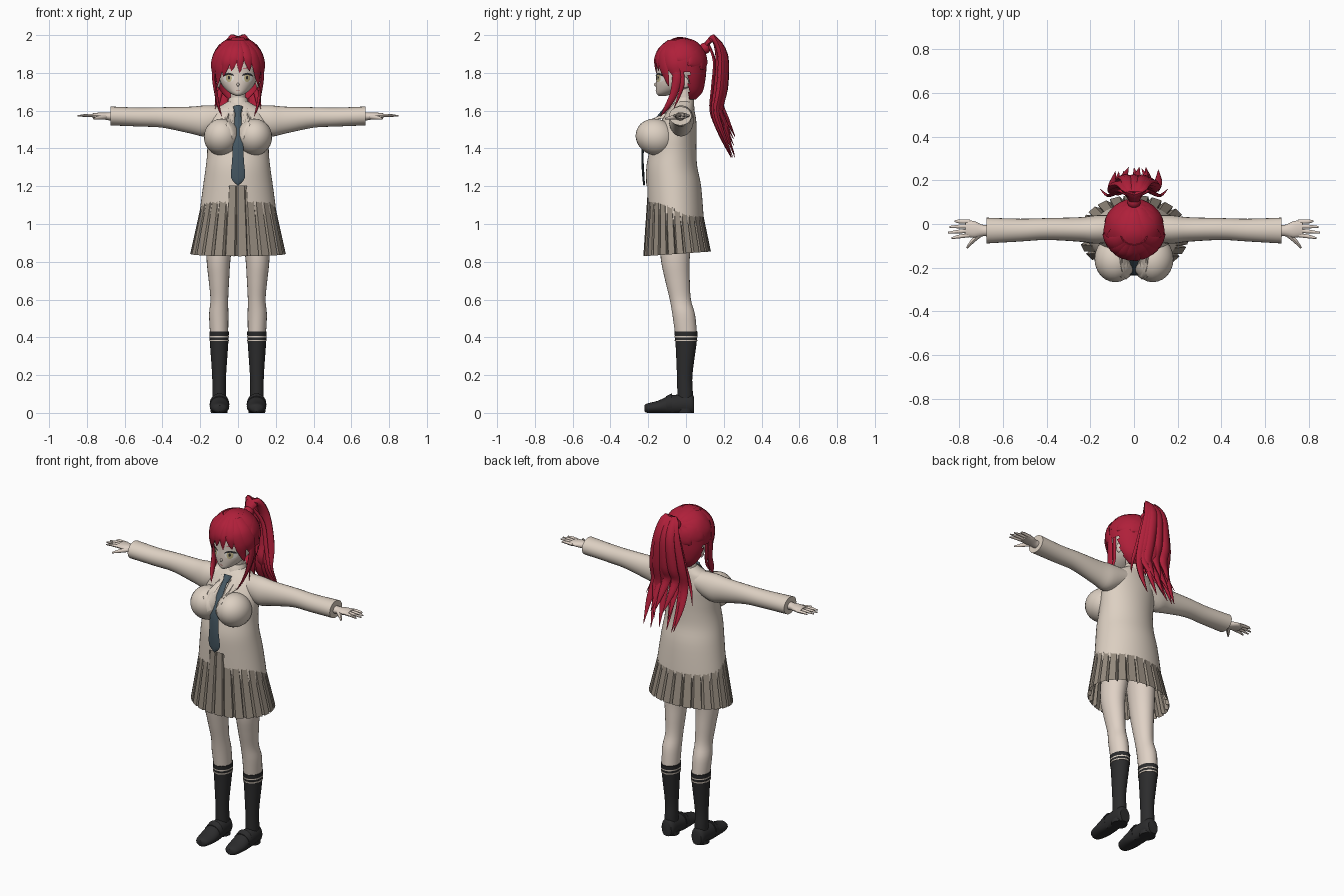
import bpy, bmesh, random
from math import sin, cos, pi, radians, sqrt
from mathutils import Vector, Matrix
from mathutils.bvhtree import BVHTree

if "Cube" in bpy.data.objects:
    bpy.data.objects.remove(bpy.data.objects["Cube"])
random.seed(4)
U = 0.01  # all part sizes are written in hundredths
X, Y, Z = Vector((1, 0, 0)), Vector((0, 1, 0)), Vector((0, 0, 1))


def material(name, *rgb):
    m = bpy.data.materials.new(name)
    m.use_nodes = True
    m.diffuse_color = (*rgb, 1)
    m.node_tree.nodes["Principled BSDF"].inputs["Base Color"].default_value = (*rgb, 1)
    return m


cream = material("cream cloth", .72, .63, .54)
skin = material("skin", .74, .64, .56)
taupe = material("taupe skirt", .31, .265, .215)
red = material("crimson hair", .43, .014, .042)
slate = material("slate tie", .062, .098, .125)
black = material("black", .025, .025, .026)
white = material("eye white", .85, .83, .78)
gold = material("pale gold iris", .55, .47, .25)
rose = material("mouth", .4, .16, .14)


def make(name, verts, faces, mat, mirror=False, sharp=45, keep=None):
    """Build an object, optionally dropping faces by a rule on their centre."""
    me = bpy.data.meshes.new(name)
    me.from_pydata(verts, [], faces)
    bm = bmesh.new()
    bm.from_mesh(me)
    bmesh.ops.recalc_face_normals(bm, faces=bm.faces)
    if keep:
        drop = [f for f in bm.faces if not keep(f.calc_center_median())]
        bmesh.ops.delete(bm, geom=drop, context='FACES')
    bm.to_mesh(me)
    bm.free()
    me.materials.append(mat)
    me.polygons.foreach_set("use_smooth", [sharp > 0] * len(me.polygons))
    if sharp:
        me.set_sharp_from_angle(angle=radians(sharp))
    ob = bpy.data.objects.new(name, me)
    bpy.context.collection.objects.link(ob)
    if mirror:
        ob.modifiers.new("mirror", 'MIRROR').use_mirror_merge = False
    return ob


def spline(points, steps):
    """Catmull-Rom through points of any dimension."""
    pts = [Vector(p) for p in points]
    out, last = [], len(pts) - 1
    for i in range(last):
        a, b, c, d = pts[max(i - 1, 0)], pts[i], pts[i + 1], pts[min(i + 2, last)]
        for s in range(steps):
            t = s / steps
            out.append(b + (c - a) * (t / 2) + (a * 2 - b * 5 + c * 4 - d) * (t * t / 2)
                       + (b * 3 - a - c * 3 + d) * (t ** 3 / 2))
    return out + [pts[-1]]


def tube(name, points, mat, ref=Y, axis=None, seg=16, steps=4, floor=False, **kw):
    """Sweep an ellipse along (x, y, z, half width, half depth) stations."""
    path = spline(points, steps)
    centres = [Vector(p[:3]) * U for p in path]
    verts, n = [], len(path)
    for i, (p, c) in enumerate(zip(path, centres)):
        along = axis or (centres[min(i + 1, n - 1)] - centres[max(i - 1, 0)])
        side = along.cross(ref(c) if callable(ref) else ref).normalized()
        depth = side.cross(along).normalized()
        for k in range(seg):
            a = 2 * pi * k / seg
            v = c + side * (max(p[3], .05) * U * cos(a)) + depth * (max(p[4], .05) * U * sin(a))
            if floor:
                v.z = max(v.z, 0)
            verts.append(v)
    faces = [(i * seg + k, i * seg + (k + 1) % seg, (i + 1) * seg + (k + 1) % seg, (i + 1) * seg + k)
             for i in range(n - 1) for k in range(seg)]
    faces += [tuple(range(seg)), tuple(range((n - 1) * seg, n * seg))]
    return make(name, verts, faces, mat, **kw)


def ball(name, centre, radii, mat, tilt=0, **kw):
    bm = bmesh.new()
    m = Matrix.Translation(Vector(centre) * U) @ Matrix.Rotation(radians(tilt), 4, 'X')
    m = m @ Matrix.Diagonal((*(Vector(radii) * U), 1))
    bmesh.ops.create_uvsphere(bm, u_segments=24, v_segments=16, radius=1, matrix=m)
    verts = [v.co.copy() for v in bm.verts]
    faces = [[v.index for v in f.verts] for f in bm.faces]
    bm.free()
    return make(name, verts, faces, mat, **kw)


def decal(name, targets, outline, mat, lift, mirror=True):
    """Thin plate laid on the front of the target surfaces."""
    trees = [BVHTree.FromPolygons([v.co for v in o.data.vertices],
                                  [p.vertices[:] for p in o.data.polygons]) for o in targets]
    pts, n = [Vector(p) * U for p in outline], len(outline)
    mid = sum(pts, Vector((0, 0))) / n
    flat = [mid.lerp(p, s) for s in (1, .7, .35) for p in pts] + [mid]
    verts = []
    for p in flat:
        hits = [t.ray_cast(Vector((p.x, -1, p.y)), Y)[0] for t in trees]
        verts.append((p.x, min([h.y for h in hits if h] or [-.1]) - lift * U, p.y))
    faces = [(r * n + k, r * n + (k + 1) % n, r * n + n + (k + 1) % n, r * n + n + k)
             for r in range(2) for k in range(n)]
    faces += [(2 * n + k, 2 * n + (k + 1) % n, 3 * n) for k in range(n)]
    return make(name, verts, faces, mat, mirror=mirror)


def oval(x, z, rx, rz, n=14):
    return [(x + rx * cos(2 * pi * k / n), z + rz * sin(2 * pi * k / n)) for k in range(n)]


# Jacket: body with open front notch, bust, sleeves, lapels, collar
jacket = tube("jacket_body", [
    (0, -5.5, 99, 21, 14.8), (0, -5.5, 104, 20.6, 14.8), (0, -6.5, 120, 18.5, 14.5),
    (0, -7.5, 130, 17.1, 13.5), (0, -7, 138, 16.3, 12.5), (0, -6, 146, 16.4, 11.5),
    (0, -4, 154, 16.2, 9.5), (0, -2.5, 160, 13.5, 7), (0, -1.5, 163, 8.5, 5.5),
    (0, -1, 165, 5, 4.5)], cream, axis=Z, seg=48,
    keep=lambda c: c.z > .991 and not (abs(c.x) < .06 and c.y < -.05 and c.z < 1.2))
bust = ball("jacket_bust", (8.6, -16, 146), (9.5, 10.8, 9.6), cream, tilt=-20, mirror=True)
tube("sleeve", [
    (8, -2, 156.5, 6, 6), (17, -2.5, 154.6, 8.2, 6.5), (25, -2.5, 155, 7.1, 5.6),
    (40, -2.3, 156.4, 5.4, 5), (52, -2.8, 156.6, 5, 5.2), (67.5, -3, 157.2, 5, 5.9)],
    cream, axis=X, seg=24, mirror=True)
decal("lapel", [jacket, bust], [(2, 161), (5, 161), (7, 156), (5.5, 154), (6.5, 153), (3, 145), (1.5, 146)],
      cream, .6)
tube("shirt_collar", [(0, -1.5, 161, 6.5, 6), (0, -1.2, 164, 5.6, 5.4), (0, -.5, 167, 4.7, 4.7)],
     cream, axis=Z, seg=24)
decal("collar_flap", [jacket], [(.5, 163.5), (4, 165), (5, 161), (3, 158)], cream, .8)

# Tie
tube("tie_blade", [(0, -12.5, 159.5, 1.5, .7), (0, -17.5, 153, 2, .7), (0, -22.2, 145, 2.6, .6),
                   (0, -23, 134, 3.1, .6), (0, -22.5, 124.5, 3.6, .6), (0, -22.2, 120.5, .2, .4)],
     slate, seg=8)
tube("tie_knot", [(0, -9.5, 162, 2.6, 1.6), (0, -12, 159, 1.7, 1.3)], slate, seg=8, steps=2)

# Pleated skirt
pleats, verts = 24, []
rows = [(122, -7, 17.2, 13, .015), (105, -6, 20.7, 15.1, .05), (84.5, -4.7, 25.3, 17.9, .09)]
for row, (z, cy, rx, ry, fold) in enumerate(rows):
    for k in range(pleats):
        for part, inward in ((0, 0), (.72, 0), (.84, 1)):
            a, f = 2 * pi * (k + part) / pleats, 1 - fold * inward
            y = cy - ry * f * cos(a)
            verts.append(Vector((rx * f * sin(a), y, z + (.07 * y if row == 2 else 0))) * U)
ring = pleats * 3
make("pleated_skirt", verts, [(r * ring + k, r * ring + (k + 1) % ring, (r + 1) * ring + (k + 1) % ring,
                               (r + 1) * ring + k) for r in range(2) for k in range(ring)], taupe, sharp=0)

# Legs, socks, sock stripes, shoes
tube("leg", [(9, -5, 98, 7.5, 9), (10.3, -5.7, 82, 6.4, 7.7), (10.1, -4.5, 70, 5.4, 6.5),
             (9.9, -3, 60, 4.7, 5.6), (10.2, -1.2, 52, 5.1, 6), (10, 0, 42, 4.8, 5.8)],
     skin, axis=Z, seg=24, mirror=True)
tube("sock", [(10, 0, 43, 5.2, 6.2), (10, 0, 36, 4.8, 5.5), (10, -.7, 20, 3.7, 4.1),
              (10, -.5, 11, 3.6, 4.1), (10, -.5, 5, 3.6, 4)], black, axis=Z, seg=24, mirror=True)
for z in (38, 40):
    tube("sock_stripe", [(10, 0, z, 5.15, 6.05), (10, 0, z + .7, 5.2, 6.1)], cream,
         axis=Z, seg=24, steps=1, mirror=True)
tube("shoe", [(9.8, -22, 2.4, 1.5, 1.6), (9.8, -20.5, 2.5, 3.8, 2.5), (9.8, -15, 3, 5.1, 3.4),
              (9.8, -9, 4, 5, 5), (10, -3, 4.5, 4.6, 5.3), (10, 2.5, 4.5, 4.2, 5.5),
              (10, 4.3, 4, 3.2, 4.5)], black, ref=Z, axis=Y, seg=20, floor=True, mirror=True)
tube("shoe_heel", [(10, -.5, 0, 4.4, 4.4), (10, -.5, 2.2, 4.5, 4.6)], black, axis=Z, steps=1, mirror=True)
tube("shoe_strap", [(9.8, -10.5, 4.2, 5.2, 4.7), (9.8, -7.5, 4.8, 5.2, 5.6)], black,
     ref=Z, axis=Y, steps=1, floor=True, mirror=True)

# Hands
tube("palm", [(65, -3, 157, 2.5, 2.8), (69, -3, 157, 2, 2.6), (73, -2.5, 157.3, 1.7, 3.8),
              (77, -2, 157.3, 1.3, 3.7)], skin, axis=X, mirror=True)
for i, length in enumerate((83.5, 85, 84.5, 82)):
    y = -5 + i * 2
    tube("finger", [(75, y, 157.3, .9, 1), (80, y * 1.15, 157.5, .8, .85), (length, y * 1.3, 157.2, .35, .4)],
         skin, axis=X, seg=8, mirror=True)
tube("thumb", [(70, -4.5, 156.8, 1.2, 1.3), (73.5, -7.5, 156.3, 1, 1.1), (76.5, -11, 155.8, .4, .4)],
     skin, ref=Z, seg=8, mirror=True)

# Head, neck, nose, ears
tube("neck", [(0, 0, 160, 4.2, 4.2), (0, -1.5, 174, 4, 4.2)], skin, axis=Z)
head = tube("head", [
    (0, -12.7, 167.8, 1, 1.8), (0, -10.7, 169, 3.8, 4.9), (0, -7.5, 171.5, 6.9, 8.4),
    (0, -5, 175, 9.3, 11), (0, -3, 180, 10.6, 12.7), (0, -2.5, 186, 11, 13),
    (0, -2.5, 192, 9, 11), (0, -2.5, 195, 5, 6)], skin, axis=Z, seg=32)
ball("nose", (0, -15.9, 173.8), (.7, 1.1, 1), skin)
ball("ear", (10.3, -.5, 175), (1, 2, 3), skin, tilt=10, mirror=True)

# Painted face
decal("eye_white", [head], oval(5, 177.3, 2.9, 2.3), white, .15)
decal("iris", [head], oval(4.8, 177.3, 1.6, 2.2), gold, .3)
decal("pupil", [head], oval(4.8, 177.5, .6, 1), black, .45)
decal("upper_lash", [head], [(1.9, 178.3), (3, 179.6), (5, 180.1), (7, 179.5), (8.2, 178),
                             (7, 178.7), (5, 179.3), (3, 178.9)], black, .5)
decal("eyebrow", [head], [(2.2, 182), (5, 183), (7.5, 182.2), (5, 182.5)], red, .3)
decal("mouth", [head], oval(0, 170.8, 1.2, .25), rose, .2, mirror=False)

# Hair cap, open around the face
centre, R = Vector((0, -2.5, 185)), 13.6
outward = lambda c: c - centre * U
tube("hair_cap", [
    (0, -2.5, 198.4, 2, 2), (0, -2.5, 197, 6.4, 6.4), (0, -2.5, 193, 10.9, 10.9),
    (0, -2.5, 188, 13.3, 13.3), (0, -2.3, 182, 13.5, 13.1), (0, 0, 176, 12, 10.2),
    (0, 2, 170, 9, 6.8), (0, 2.2, 166, 5, 3)], red, axis=Z, seg=40,
    keep=lambda c: c.z > 1.87 or c.y > (.015 if c.z < 1.8 else -.06))


def dome(angle, z):
    a, r = radians(angle), R + .2
    r = sqrt(r * r - (z - 185) ** 2) if z > 185 else r - (185 - z) * .1
    return r * sin(a), centre.y - r * cos(a), z


# Fringe locks fanning from the parting
for start, end, tip, wide in [(-50, -84, 175, 3.6), (-32, -60, 173, 3.2), (-18, -36, 178, 3),
                              (-4, -15, 181, 2.8), (6, 4, 180, 2.2), (18, 27, 181, 2.8),
                              (32, 58, 173, 3.2), (50, 84, 175, 3.6)]:
    stations = [(0, .6), (.25, .9), (.55, 1), (.8, .6), (1, .05)]
    tube("fringe_lock", [(*dome(start + (end - start) * t, 197 + (tip - 197) * t), wide * w, .8 * w)
                         for t, w in stations], red, ref=outward, seg=8)

# Locks swept back over the skull to the hair tie
knot = Vector((0, .83, .55)).normalized()
for angle in (0, 35, -35, 70, -70, 105, -105, 140, -140):
    root = Vector((sin(radians(angle)), -cos(radians(angle)), .3 * cos(radians(angle)))).normalized()
    tube("swept_lock", [(*(centre + root.slerp(knot, t) * R), w, .45)
                        for t, w in ((0, .4), (.2, 3), (.5, 3.6), (.8, 2.4), (1, 1))],
         red, ref=outward, seg=8)

# Side locks in front of the ears
tube("side_lock", [(12.3, -6, 187, 1.5, .8), (12.8, -5, 178, 2.3, 1), (11.6, -6.5, 169, 2, .9),
                   (10.3, -10, 162, 1.5, .7), (8.5, -13.5, 157, .1, .1)], red, ref=outward, seg=8, mirror=True)
tube("side_wisp", [(12, -2.5, 183, 1.2, .6), (12.2, -2, 174, 1.2, .6), (11, -4, 167, .8, .5),
                   (12, -6.5, 161, .1, .1)], red, ref=outward, seg=8, mirror=True)

# Ponytail: tie and overlapping locks
ball("hair_tie", (0, 10, 193), (3, 3, 3), red)
for i in range(11):
    x = (i - 5) * 1.7
    deep, drop = random.uniform(-2.5, 2), random.uniform(0, 15)
    curl = random.uniform(-4, 4)
    tube("ponytail_lock", [
        (0, 9.5, 193, 1.5, 1.2), (x * .3, 14.5, 198.2, 2.6, 1.5), (x * .6, 19 + deep * .8, 189, 3.2, 2),
        (x, 18.5 + deep, 172, 3.2, 2.1), (x * 1.1, 16.5 + deep, 159 + drop * .4, 2.8, 1.7),
        (x * 1.1 + curl * .5, 20 + deep, 147 + drop * .7, 1.8, 1.1), (x * .9 + curl, 25 + deep * .6, 134 + drop, .1, .1)],
        red, seg=8)
tube("ponytail_wisp", [(1, 12, 195, 1, .6), (6, 15, 186, 1.4, .8), (9, 14, 172, 1.4, .8),
                       (12, 13, 160, 1, .6), (15.5, 16, 150, .1, .1)], red, seg=8, mirror=True)
